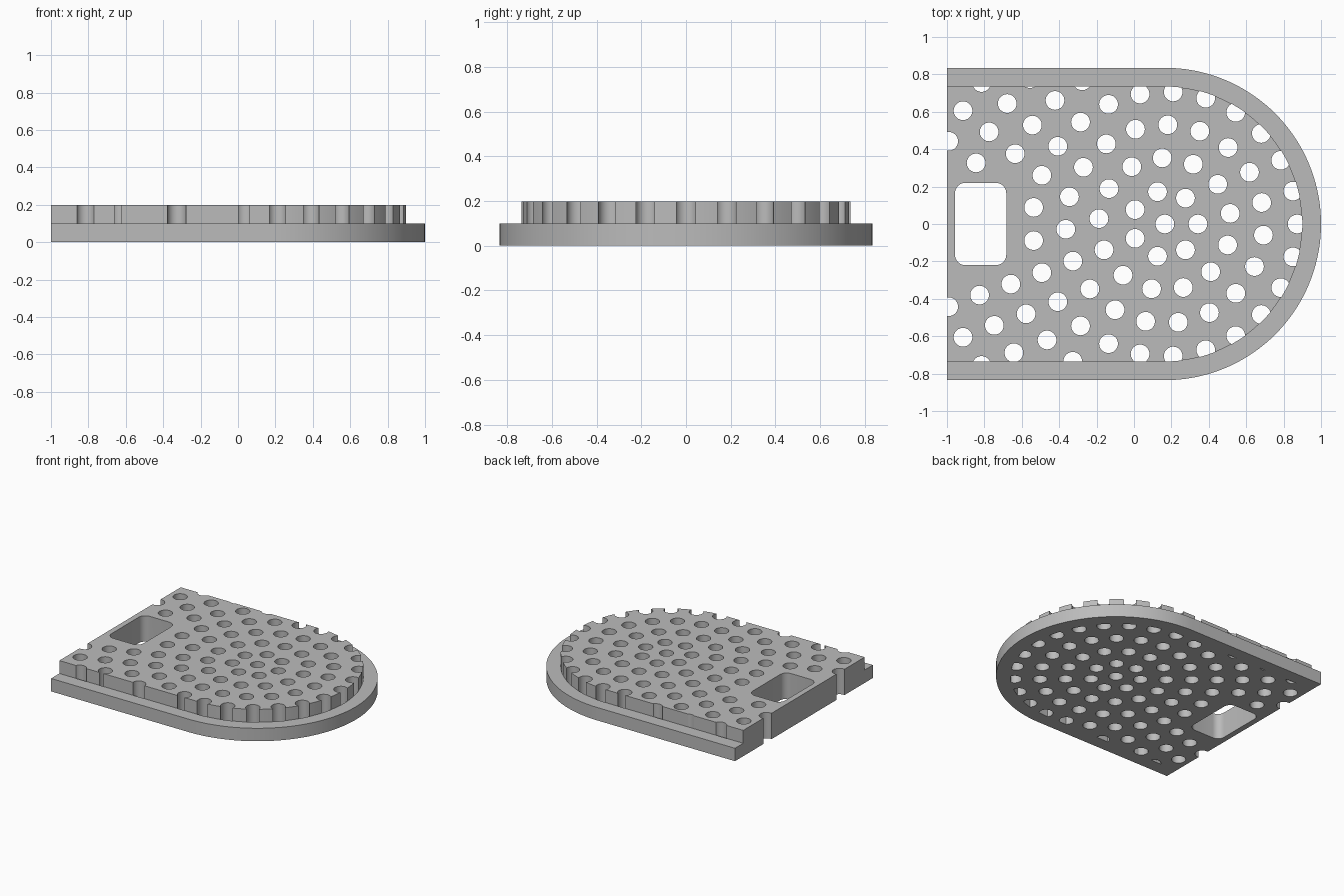
import bpy
import bmesh
from math import sin, cos, pi, radians

cube = bpy.data.objects.get("Cube")
if cube:
    bpy.data.objects.remove(cube, do_unlink=True)

LEFT = -1.0          # straight end of the plate
CENTRE = 0.165       # centre of the round end and of the hole rings
OUTER, INNER = 0.835, 0.735
STEP, TOP = 0.099, 0.198
HOLE = 0.05
PITCH = 0.1768

grey = bpy.data.materials.new("plate grey")
grey.use_nodes = True
grey.diffuse_color = (0.5, 0.5, 0.5, 1)
grey.node_tree.nodes["Principled BSDF"].inputs["Base Color"].default_value = (0.5, 0.5, 0.5, 1)


def arc(cx, cy, radius, start, end, steps):
    angles = [radians(start + (end - start) * i / steps) for i in range(steps + 1)]
    return [(cx + radius * cos(a), cy + radius * sin(a)) for a in angles]


def tongue(radius):
    """Straight sides joined by a half circle, open at the left end."""
    return [(LEFT, -radius)] + arc(CENTRE, 0, radius, -90, 90, 72) + [(LEFT, radius)]


def add_prism(bm, outline, bottom, top):
    face = bm.faces.new([bm.verts.new((x, y, bottom)) for x, y in outline])
    raised = bmesh.ops.extrude_face_region(bm, geom=[face])["geom"]
    verts = [v for v in raised if isinstance(v, bmesh.types.BMVert)]
    bmesh.ops.translate(bm, verts=verts, vec=(0, 0, top - bottom))


def make_object(name, prisms):
    bm = bmesh.new()
    for prism in prisms:
        add_prism(bm, *prism)
    bmesh.ops.recalc_face_normals(bm, faces=bm.faces)
    mesh = bpy.data.meshes.new(name)
    bm.to_mesh(mesh)
    bm.free()
    mesh.materials.append(grey)
    obj = bpy.data.objects.new(name, mesh)
    bpy.context.collection.objects.link(obj)
    return obj


def select_only(obj):
    bpy.ops.object.select_all(action="DESELECT")
    obj.select_set(True)
    bpy.context.view_layer.objects.active = obj


# Low rim around the pad, and the raised pad itself
rim = make_object("outer_rim", [(tongue(OUTER) + tongue(INNER)[::-1], 0, STEP)])
pad = make_object("perforated_pad", [(tongue(INNER), 0, TOP)])

# Concentric rings of holes, six more in each ring, with a turn per ring
holes = [(CENTRE, 0)]
for ring, turn in enumerate((0, 9.2, 12.5, 0, 3.9, 6.4, 0), start=1):
    count = 6 * ring + 1
    for i in range(count):
        a = radians(turn) + 2 * pi * i / count
        x, y = CENTRE + ring * PITCH * cos(a), ring * PITCH * sin(a)
        near_slot = x < -0.6 and abs(y) < 0.3
        off_side = abs(y) > INNER + HOLE or x < LEFT - HOLE
        off_round = x > CENTRE and ring * PITCH > INNER + HOLE
        if not (near_slot or off_side or off_round):
            holes.append((x, y))
cuts = [(arc(x, y, HOLE, 0, 350, 35), -0.1, TOP + 0.1) for x, y in holes]

# Rounded rectangular slot near the straight end
slot = []
corner = 0.055
for cx, cy, start in ((-0.683, 0.22, 0), (-0.957, 0.22, 90),
                      (-0.957, -0.22, 180), (-0.683, -0.22, 270)):
    sx = -1 if cx > -0.8 else 1
    sy = -1 if cy > 0 else 1
    slot += arc(cx + sx * corner, cy + sy * corner, corner, start, start + 90, 8)
cuts.append((slot, -0.1, TOP + 0.1))

# Cut the holes and the slot through the pad
cutter = make_object("hole_cutter", cuts)
cutter.hide_render = True
mod = pad.modifiers.new("holes", "BOOLEAN")
mod.operation = "DIFFERENCE"
mod.solver = "EXACT"
mod.object = cutter
select_only(pad)
bpy.ops.object.modifier_apply(modifier=mod.name)
bpy.data.objects.remove(cutter, do_unlink=True)

for obj in (rim, pad):
    select_only(obj)
    bpy.ops.object.shade_smooth_by_angle(angle=radians(30))
